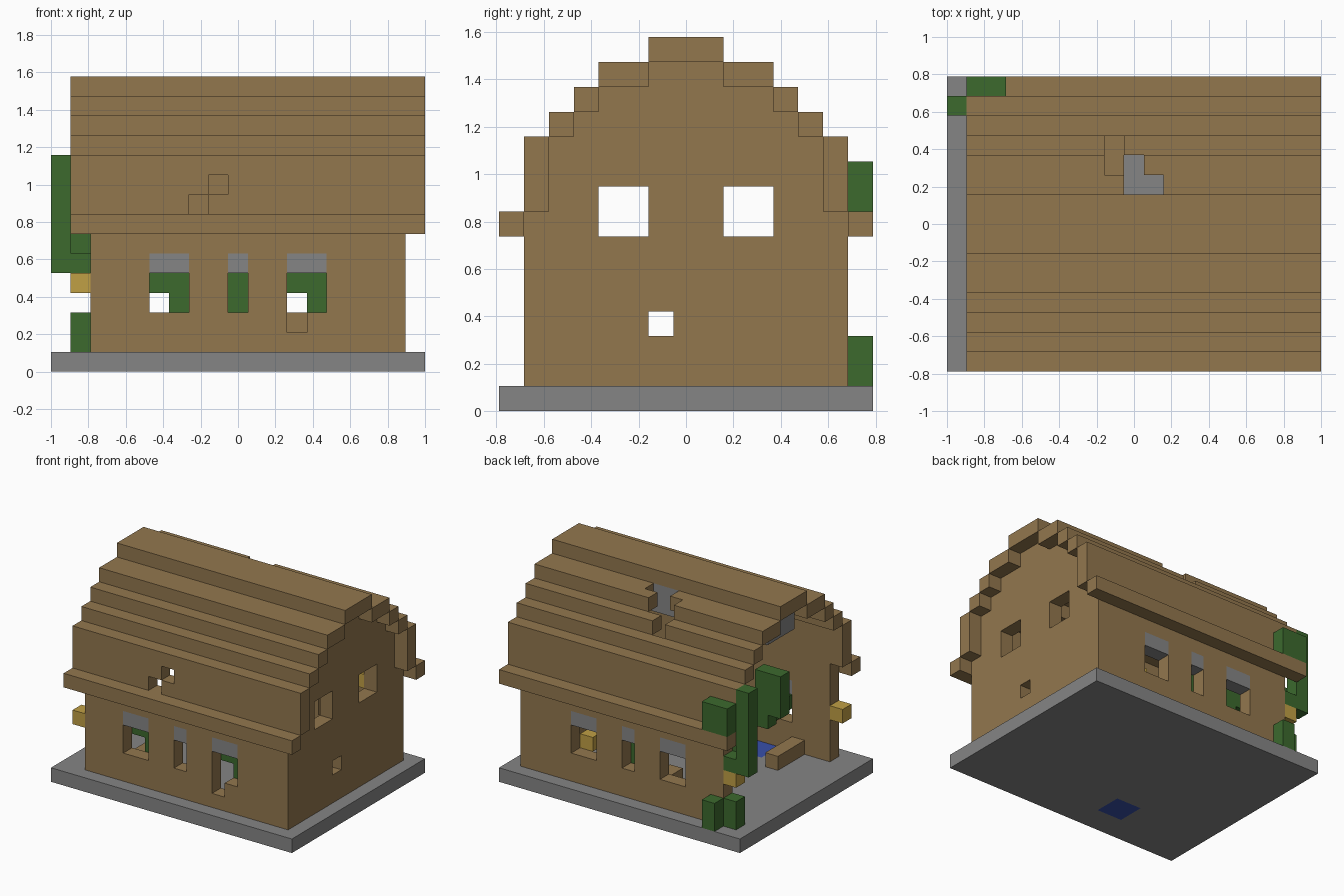
import bpy
import bmesh
from mathutils import Vector

cube = bpy.data.objects.get("Cube")
if cube:
    bpy.data.objects.remove(cube, do_unlink=True)

NX, NY = 19, 15          # block counts across the base
U = 2 / NX               # edge of one block


def material(name, color):
    m = bpy.data.materials.new(name)
    m.use_nodes = True
    rgba = (*color, 1)
    m.diffuse_color = rgba
    m.node_tree.nodes["Principled BSDF"].inputs["Base Color"].default_value = rgba
    return m


WOOD = material("brown wood", (0.29, 0.185, 0.076))
STONE = material("grey stone", (0.235, 0.235, 0.235))
LEAF = material("green leaves", (0.045, 0.144, 0.027))
GOLD = material("golden lamp", (0.53, 0.35, 0.06))
WATER = material("blue water", (0.04, 0.08, 0.4))

parts = {}               # part name -> (material, set of blocks)
owner = {}               # block -> part name


def fill(name, mat, xs, ys, zs):
    """Fill an inclusive range of blocks; a later part replaces an earlier one."""
    cells = parts.setdefault(name, (mat, set()))[1]
    for i in range(xs[0], xs[1] + 1):
        for j in range(ys[0], ys[1] + 1):
            for k in range(zs[0], zs[1] + 1):
                carve((i, i), (j, j), (k, k))
                cells.add((i, j, k))
                owner[i, j, k] = name


def carve(xs, ys, zs):
    for i in range(xs[0], xs[1] + 1):
        for j in range(ys[0], ys[1] + 1):
            for k in range(zs[0], zs[1] + 1):
                name = owner.pop((i, j, k), None)
                if name:
                    parts[name][1].discard((i, j, k))


def block(name, mat, i, j, k):
    fill(name, mat, (i, i), (j, j), (k, k))


# Ground slab with a small pool
fill("base_slab", STONE, (0, 18), (0, 14), (0, 0))
fill("pool", WATER, (6, 7), (2, 3), (0, 0))

# Long walls with three stone-topped windows each
for name, j in (("front_wall", 1), ("back_wall", 13)):
    fill(name, WOOD, (2, 17), (j, j), (1, 7))
    for xs in ((5, 6), (9, 9), (12, 13)):
        carve(xs, (j, j), (3, 4))
        fill("window_lintels", STONE, xs, (j, j), (5, 5))
carve((12, 12), (1, 1), (2, 2))

# Gable wall on the closed end, narrowing with the roof
for inset, zs in ((2, (1, 10)), (3, (11, 11)), (4, (12, 12)), (6, (13, 13))):
    fill("gable_wall", WOOD, (17, 17), (inset, 14 - inset), zs)
for ys in ((4, 5), (9, 10)):
    carve((17, 17), ys, (7, 8))
carve((17, 17), (6, 6), (3, 3))

# Stepped roof, mirrored front to back, and its ridge
for ys, zs in (((0, 0), (7, 7)), ((1, 1), (8, 10)), ((2, 2), (11, 11)),
               ((3, 3), (12, 12)), ((4, 5), (13, 13))):
    fill("front_roof", WOOD, (1, 18), ys, zs)
    fill("back_roof", WOOD, (1, 18), (14 - ys[1], 14 - ys[0]), zs)
fill("roof_ridge", WOOD, (1, 18), (6, 8), (14, 14))
fill("ridge_beam", STONE, (2, 16), (6, 8), (12, 13))

# Broken places in the roof
for i, j, k in ((7, 1, 8), (8, 1, 9), (8, 10, 13), (9, 10, 13),
                (9, 9, 13), (10, 9, 13), (8, 11, 12)):
    carve((i, i), (j, j), (k, k))

# Fallen timber on the floor
fill("fallen_beam", WOOD, (4, 4), (2, 4), (1, 1))
fill("roof_debris", WOOD, (8, 8), (10, 11), (1, 1))

# Plants outside the open end
fill("roof_vine", LEAF, (1, 2), (14, 14), (8, 9))
fill("corner_vine", LEAF, (0, 0), (13, 13), (5, 10))
block("corner_vine", LEAF, 1, 13, 5)
block("corner_vine", LEAF, 1, 12, 6)
fill("back_bush", LEAF, (2, 2), (14, 14), (1, 2))
fill("end_bush", LEAF, (1, 1), (13, 13), (1, 2))

# Plants inside
fill("hanging_vine", LEAF, (1, 2), (8, 8), (7, 9))
block("hanging_vine", LEAF, 2, 8, 6)
for first in (5, 12):
    fill("window_plants", LEAF, (first, first + 1), (2, 2), (4, 4))
    block("window_plants", LEAF, first + 1, 2, 3)
fill("window_plants", LEAF, (9, 9), (12, 12), (3, 4))

# Lamps
for name, cell in (("front_end_lamp", (1, 1, 4)), ("back_end_lamp", (1, 13, 4)),
                   ("window_lamp", (13, 12, 3)), ("gable_lamp", (16, 11, 7))):
    block(name, GOLD, *cell)


def build(name, mat, cells):
    """Make one mesh from the exposed sides of a part's blocks."""
    bm = bmesh.new()
    for cell in sorted(cells):
        centre = Vector(cell) + Vector((0.5, 0.5, 0.5))
        for axis in range(3):
            for sign in (-1, 1):
                n = Vector((0, 0, 0))
                n[axis] = sign
                if tuple(int(c + d) for c, d in zip(cell, n)) in owner:
                    continue
                a = Vector((0, 0, 0))
                a[(axis + 1) % 3] = 0.5
                b = n.cross(a)
                corners = (a + b, b - a, -a - b, a - b)
                bm.faces.new([bm.verts.new(
                    (centre + n / 2 + c - Vector((NX / 2, NY / 2, 0))) * U)
                    for c in corners])
    bmesh.ops.remove_doubles(bm, verts=bm.verts, dist=U / 100)
    bmesh.ops.dissolve_limit(bm, angle_limit=0.01, verts=bm.verts, edges=bm.edges)
    mesh = bpy.data.meshes.new(name)
    bm.to_mesh(mesh)
    bm.free()
    mesh.materials.append(mat)
    bpy.context.collection.objects.link(bpy.data.objects.new(name, mesh))


for part, (mat, cells) in parts.items():
    build(part, mat, cells)
